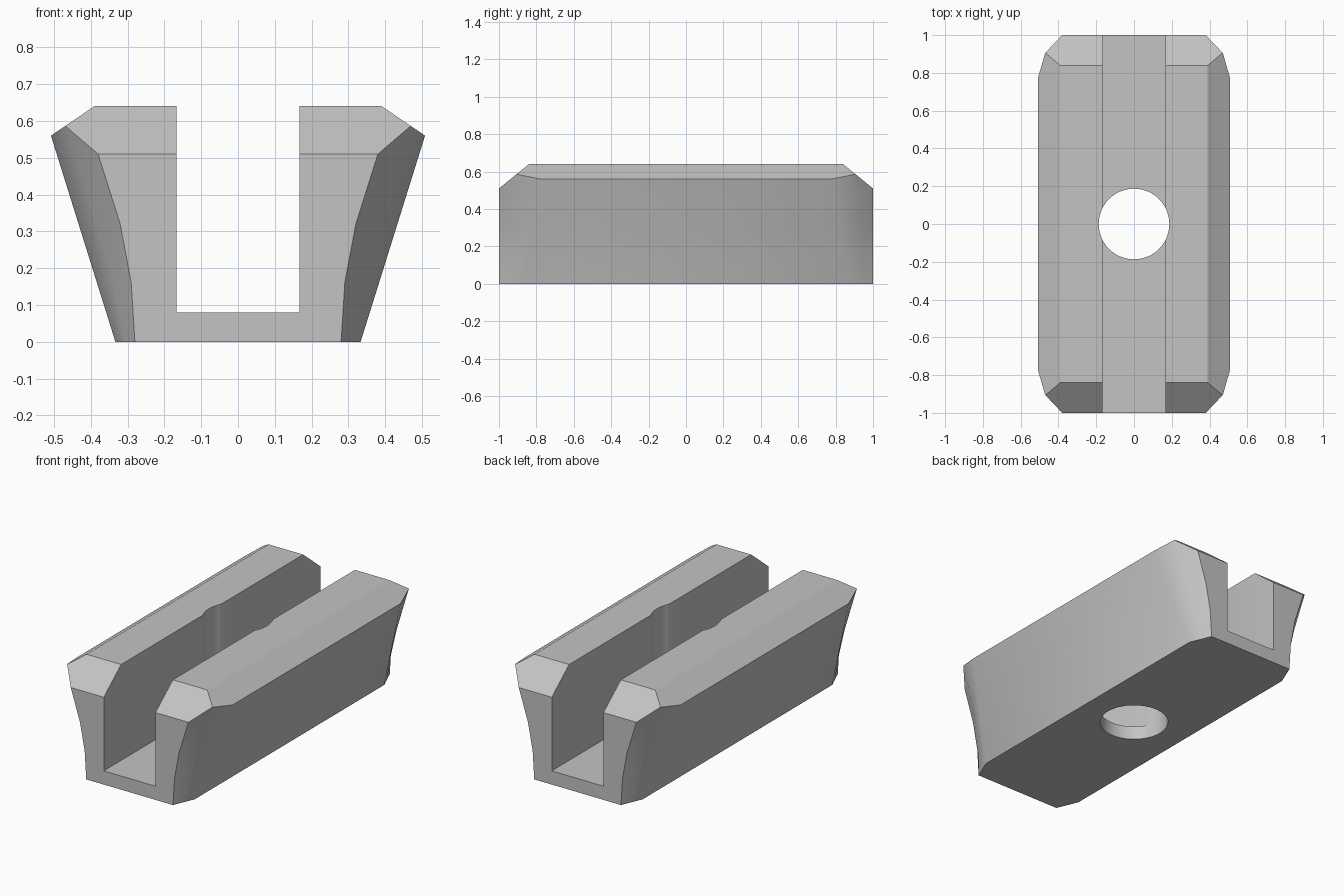
import bpy, bmesh
from math import radians
from mathutils import Vector

cube = bpy.data.objects.get("Cube")
if cube:
    bpy.data.objects.remove(cube, do_unlink=True)

grey = bpy.data.materials.new("plain grey")
grey.use_nodes = True
COLOUR = (0.55, 0.55, 0.55, 1)
grey.diffuse_color = COLOUR
grey.node_tree.nodes["Principled BSDF"].inputs["Base Color"].default_value = COLOUR


def make_object(name, bm):
    bmesh.ops.recalc_face_normals(bm, faces=bm.faces)
    mesh = bpy.data.meshes.new(name)
    bm.to_mesh(mesh)
    bm.free()
    mesh.materials.append(grey)
    obj = bpy.data.objects.new(name, mesh)
    bpy.context.collection.objects.link(obj)
    return obj


def ring(bm, z, end_x):
    """Horizontal section with softened corners, mirrored to four quadrants."""
    side_x = 0.333 + 0.3125 * z
    side_y = 0.874 - 0.177 * z
    bulge = 0.03 * z
    corner = [(side_x, side_y),
              ((side_x + end_x) / 2 + bulge * 0.6, (side_y + 1) / 2 + bulge),
              (end_x, 1)]
    points = []
    for sx, sy in ((1, 1), (-1, 1), (-1, -1), (1, -1)):
        quarter = corner if sx * sy > 0 else corner[::-1]
        points += [bm.verts.new((sx * x, sy * y, z)) for x, y in quarter]
    return points


# Flared body lofted upward
bm = bmesh.new()
rings = [ring(bm, z, x) for z, x in
         ((0, 0.28), (0.16, 0.29), (0.32, 0.32), (0.51, 0.38), (0.68, 0.437))]
for low, high in zip(rings, rings[1:]):
    for i in range(len(low)):
        j = (i + 1) % len(low)
        bm.faces.new((low[i], low[j], high[j], high[i]))
bm.faces.new(rings[0][::-1])
bm.faces.new(rings[-1])

# Flat top and the four sloping top edges
cuts = [(Vector((0, 0, 0.64)), Vector((0, 0, 1)))]
for s in (-1, 1):
    cuts.append((Vector((s * 0.508, 0, 0.56)), Vector((s * 0.08, 0, 0.118))))
    cuts.append((Vector((0, s, 0.51)), Vector((0, s * 0.13, 0.16))))
for point, normal in cuts:
    bmesh.ops.bisect_plane(bm, geom=bm.verts[:] + bm.edges[:] + bm.faces[:],
                           plane_co=point, plane_no=normal, clear_outer=True)
    bmesh.ops.holes_fill(bm, edges=[e for e in bm.edges if e.is_boundary], sides=0)
body = make_object("slotted_block", bm)

# Lengthwise slot
bm = bmesh.new()
bmesh.ops.create_cube(bm, size=1)
bmesh.ops.scale(bm, vec=(0.334, 2.4, 1), verts=bm.verts)
bmesh.ops.translate(bm, vec=(0, 0, 0.58), verts=bm.verts)
slot = make_object("slot_cutter", bm)

# Central bolt hole, also grazing the slot walls
bm = bmesh.new()
bmesh.ops.create_cone(bm, cap_ends=True, segments=48, radius1=0.187,
                      radius2=0.187, depth=3)
hole = make_object("hole_cutter", bm)

bpy.context.view_layer.objects.active = body
for cutter in (slot, hole):
    cutter.hide_render = True
    mod = body.modifiers.new(cutter.name, "BOOLEAN")
    mod.operation = "DIFFERENCE"
    mod.solver = "EXACT"
    mod.object = cutter
    bpy.ops.object.modifier_apply(modifier=mod.name)
    bpy.data.objects.remove(cutter, do_unlink=True)

body.data.materials.clear()
body.data.materials.append(grey)
bpy.ops.object.select_all(action="DESELECT")
body.select_set(True)
bpy.ops.object.shade_smooth_by_angle(angle=radians(28))
